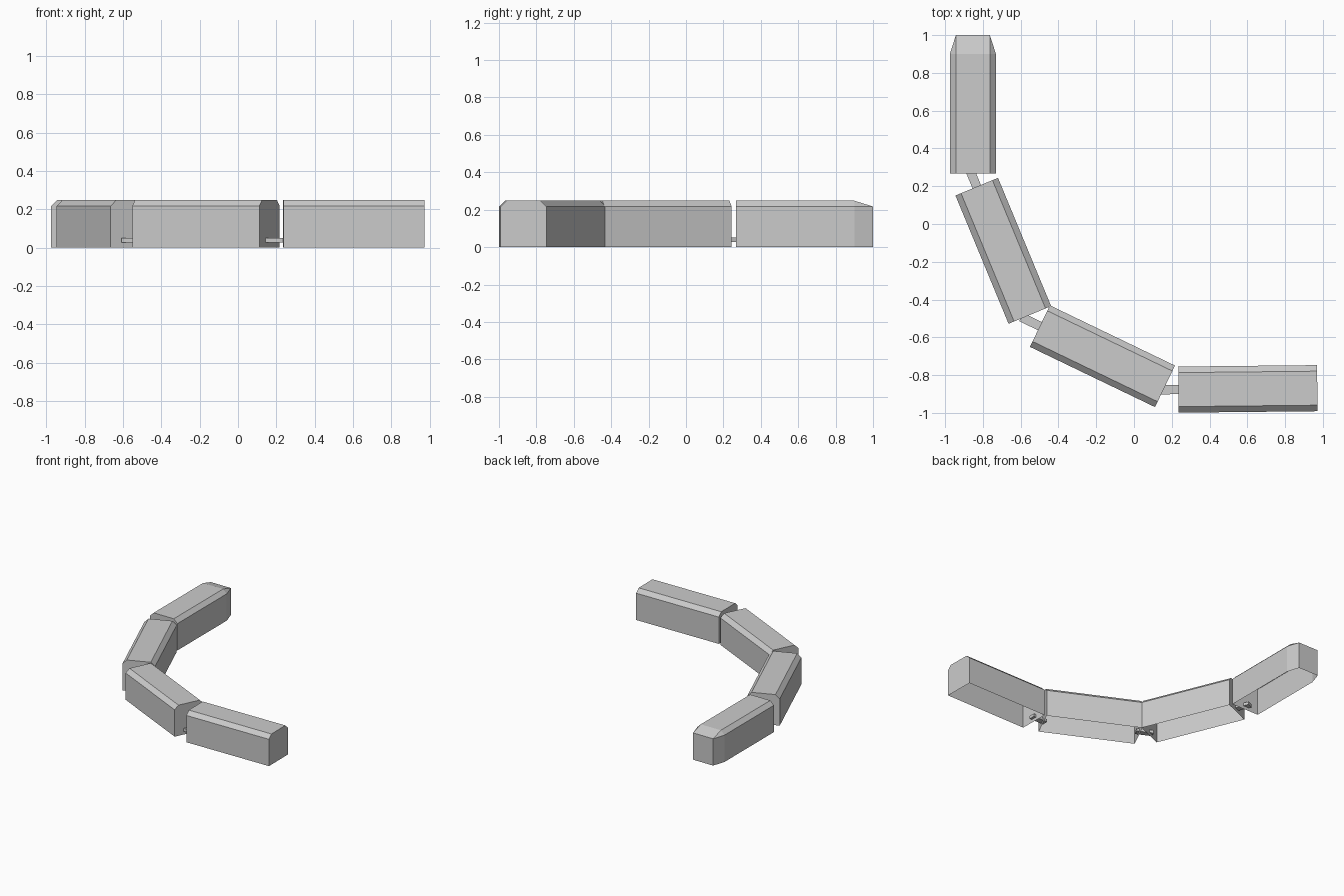
import bpy, bmesh, math
from mathutils import Matrix

if "Cube" in bpy.data.objects:
    bpy.data.objects.remove(bpy.data.objects["Cube"])

HALF_W, HALF_ROOF, EAVE, TOP = 0.122, 0.09, 0.217, 0.248


def finish(bm, name, x, y, angle):
    bmesh.ops.recalc_face_normals(bm, faces=bm.faces)
    mesh = bpy.data.meshes.new(name)
    bm.to_mesh(mesh)
    bm.free()
    obj = bpy.data.objects.new(name, mesh)
    obj.matrix_world = Matrix.Translation((x, y, 0)) @ Matrix.Rotation(math.radians(angle), 4, 'Z')
    bpy.context.collection.objects.link(obj)


def carriage(name, x, y, angle, length, nose=False):
    """Chamfered-roof shell, open underneath, along local y with its front at +y."""
    bm = bmesh.new()
    profile = [(HALF_W, 0), (HALF_W, EAVE), (HALF_ROOF, TOP),
               (-HALF_ROOF, TOP), (-HALF_W, EAVE), (-HALF_W, 0)]
    front = length / 2 - (0.1 if nose else 0)
    b = [bm.verts.new((px, -length / 2, pz)) for px, pz in profile]
    f = [bm.verts.new((px, front, pz)) for px, pz in profile]
    bm.faces.new(b)
    for i in range(5):
        bm.faces.new((b[i], b[i + 1], f[i + 1], f[i]))
    if nose:
        # tapered nose ending in a plain rectangle
        bl, br, tr, tl = [bm.verts.new((px, length / 2, pz)) for px, pz in
                          ((-HALF_ROOF, 0), (HALF_ROOF, 0), (HALF_ROOF, EAVE), (-HALF_ROOF, EAVE))]
        for face in ((bl, br, tr, tl), (f[0], f[1], tr, br), (f[1], f[2], tr),
                     (f[2], f[3], tl, tr), (f[3], f[4], tl), (f[4], f[5], bl, tl)):
            bm.faces.new(face)
    else:
        bm.faces.new(f)
    finish(bm, name, x, y, angle)


def coupler(name, x, y, angle, length):
    """Flat drawbar leaving the carriage's front end."""
    bm = bmesh.new()
    centre = Matrix.Translation((0, length / 2 + 0.045, 0.038))
    bmesh.ops.create_cube(bm, size=1, matrix=centre @ Matrix.Diagonal((0.048, 0.13, 0.024, 1)))
    finish(bm, name, x, y, angle)


# (name, centre x, centre y, heading from +y, length)
cars = [("front_carriage", -0.853, 0.634, 0, 0.732),
        ("second_carriage", -0.692, -0.142, 22.5, 0.735),
        ("third_carriage", -0.167, -0.700, 64.3, 0.735),
        ("rear_carriage", 0.603, -0.873, 90.6, 0.735)]
for i, (name, x, y, angle, length) in enumerate(cars):
    carriage(name, x, y, angle, length, nose=(i == 0))
    if i:
        coupler(name.replace("carriage", "coupler"), x, y, angle, length)
